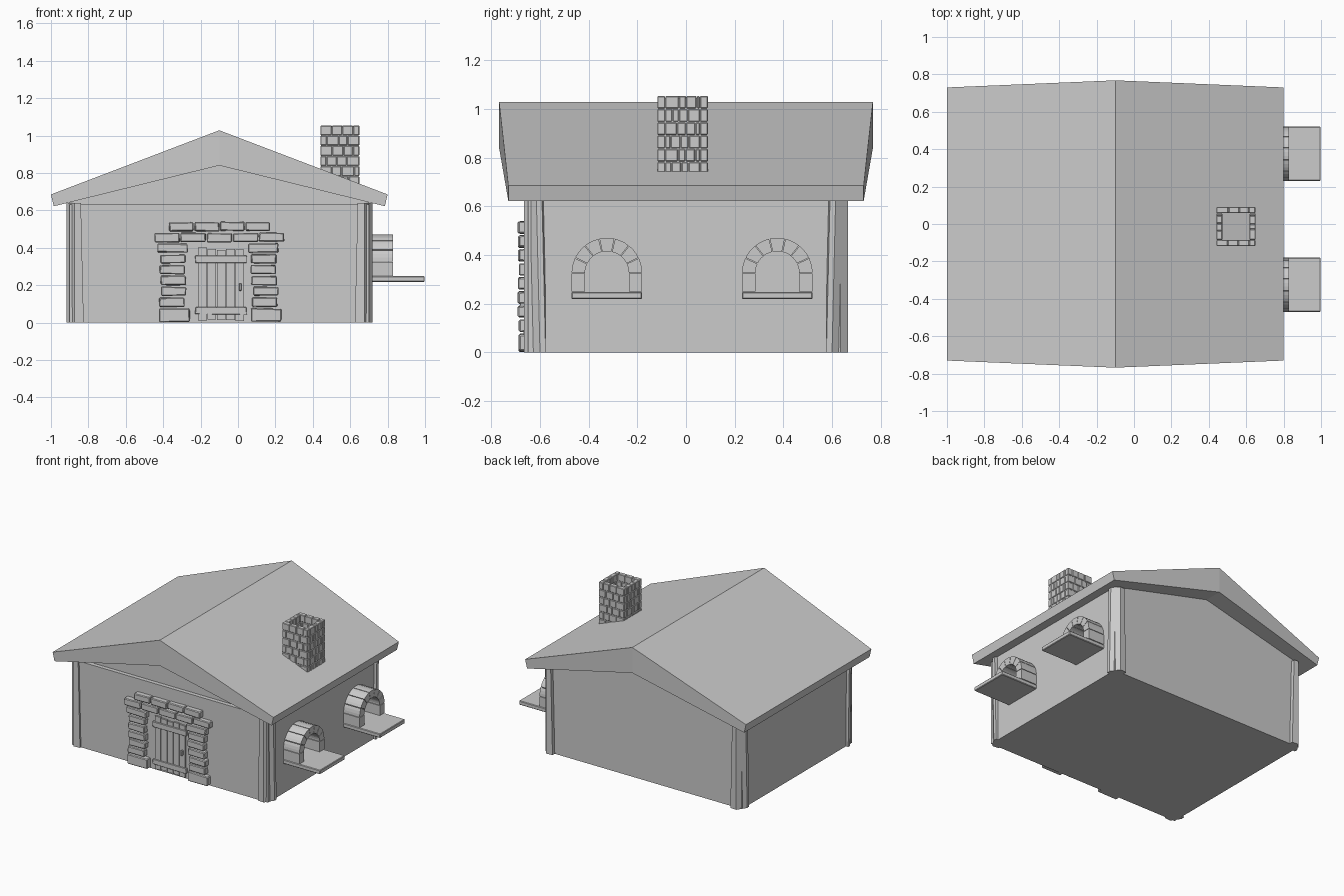
import bpy, bmesh, math, random
from mathutils import Vector

random.seed(4)
cube = bpy.data.objects.get("Cube")
if cube:
    bpy.data.objects.remove(cube)

stone_grey = bpy.data.materials.new("plain grey")
stone_grey.use_nodes = True
GREY = (0.6, 0.6, 0.6, 1)
stone_grey.diffuse_color = GREY
stone_grey.node_tree.nodes["Principled BSDF"].inputs["Base Color"].default_value = GREY


def finish(name, bm, bevel=0):
    bmesh.ops.recalc_face_normals(bm, faces=bm.faces)
    mesh = bpy.data.meshes.new(name)
    bm.to_mesh(mesh)
    bm.free()
    mesh.materials.append(stone_grey)
    ob = bpy.data.objects.new(name, mesh)
    bpy.context.collection.objects.link(ob)
    if bevel:
        mod = ob.modifiers.new("worn edges", "BEVEL")
        mod.width, mod.segments = bevel, 1
    return ob


def loft(bm, ring_a, ring_b):
    """Closed solid between two matching rings of points."""
    a = [bm.verts.new(p) for p in ring_a]
    b = [bm.verts.new(p) for p in ring_b]
    bm.faces.new(a)
    bm.faces.new(b[::-1])
    for i in range(len(a)):
        j = (i + 1) % len(a)
        bm.faces.new((a[i], b[i], b[j], a[j]))


def box(bm, x, y, z, wobble=0):
    def corner(px, py, pz):
        return (px + random.uniform(-wobble, wobble), py, pz + random.uniform(-wobble, wobble))
    rings = [[corner(px, py, pz) for px, pz in
              ((x[0], z[0]), (x[1], z[0]), (x[1], z[1]), (x[0], z[1]))] for py in y]
    loft(bm, *rings)


CX = -0.1      # ridge line
FRONT = -0.65  # front wall plane

# House body with gables
bm = bmesh.new()
profile = [(-0.8, 0), (0.8, 0), (0.8, 0.645), (0, 0.85), (-0.8, 0.645)]
loft(bm, *[[(CX + x, y, z) for x, z in profile] for y in (-0.62, 0.635)])
finish("house_walls", bm)

bm = bmesh.new()
box(bm, (CX - 0.8, CX + 0.8), (FRONT, -0.61), (0, 0.63))
finish("front_wall", bm)

# Corner posts with a chamfered outer face
bm = bmesh.new()
for sx in (-1, 1):
    for sy in (-1, 1):
        def ring(z, grow):
            pts = [(0.74 - grow, 0.6), (0.74 - grow, 0.662), (0.775, 0.665),
                   (0.818, 0.615 - grow), (0.818, 0.592 - grow), (0.78, 0.58)]
            return [(CX + sx * x, sy * y, z) for x, y in pts]
        loft(bm, ring(0, 0.015), ring(0.64, 0))
finish("corner_posts", bm)

# Roof: thick gabled prism whose ridge pushes out past the eaves
bm = bmesh.new()
roof = [(-0.9, 0.685, 0.73), (-0.885, 0.622, 0.73), (0, 0.84, 0.768),
        (0.885, 0.622, 0.73), (0.9, 0.685, 0.73), (0, 1.028, 0.768)]
ends = [[bm.verts.new((CX + x, s * y, z)) for x, z, y in roof] for s in (-1, 1)]
for e in ends:
    bm.faces.new((e[0], e[1], e[2], e[5]))
    bm.faces.new((e[5], e[2], e[3], e[4]))
for i in range(6):
    j = (i + 1) % 6
    bm.faces.new((ends[0][i], ends[0][j], ends[1][j], ends[1][i]))
finish("roof", bm)

# Chimney: hollow stack of brick courses
bm = bmesh.new()
x0, x1, y0, y1, t, gap = 0.44, 0.65, -0.118, 0.09, 0.032, 0.003
course = 0.0545
for row in range(6):
    z = (0.73 + row * course, 0.73 + (row + 1) * course - gap * 1.5)
    shift = 0.016 if row % 2 else -0.012
    for side in range(4):
        along_x = side < 2
        lo, hi = (x0, x1) if along_x else (y0 + t, y1 - t)
        cuts = [lo + (hi - lo) * k / 4 + (shift + random.uniform(-0.008, 0.008) if 0 < k < 4 else 0)
                for k in range(5)]
        for a, b in zip(cuts, cuts[1:]):
            span = (a + gap / 2, b - gap / 2)
            if along_x:
                box(bm, span, (y0, y0 + t) if side == 0 else (y1 - t, y1), z)
            else:
                box(bm, (x0, x0 + t) if side == 2 else (x1 - t, x1), span, z)
finish("chimney_bricks", bm, 0.003)
bm = bmesh.new()
m = 0.005
for xs, ys in (((x0 + m, x1 - m), (y0 + m, y0 + t - m)), ((x0 + m, x1 - m), (y1 - t + m, y1 - m)),
               ((x0 + m, x0 + t - m), (y0 + m, y1 - m)), ((x1 - t + m, x1 - m), (y0 + m, y1 - m))):
    box(bm, xs, ys, (0.72, 1.045))
finish("chimney_mortar", bm)

# Arched windows on the left wall
R_OUT, R_IN, SPRING = 0.145, 0.09, 0.325
for name, cy in (("front", -0.325), ("rear", 0.375)):
    bm = bmesh.new()
    for side in (-1, 1):
        ys = sorted((cy + side * R_IN, cy + side * R_OUT))
        box(bm, (0.68, 0.83), ys, (0.25, SPRING - 0.002))
    stones = 7
    for k in range(stones):
        a0 = math.pi * k / stones + 0.012
        a1 = math.pi * (k + 1) / stones - 0.012
        angles = [a0 + (a1 - a0) * i / 3 for i in range(4)]
        arc = [(R_OUT, a) for a in angles] + [(R_IN, a) for a in reversed(angles)]
        loft(bm, *[[(x, cy + r * math.cos(a), SPRING + r * math.sin(a)) for r, a in arc]
                   for x in (0.68, 0.83)])
    finish(name + "_window_arch", bm)
    bm = bmesh.new()
    box(bm, (0.68, 0.998), (cy - R_OUT, cy + R_OUT), (0.218, 0.248))
    finish(name + "_window_sill", bm, 0.004)

# Stone door surround
bm = bmesh.new()


def stone(xa, xb, za, zb):
    depth = -0.685 - random.uniform(0, 0.008)
    box(bm, (xa, xb), (depth, FRONT + 0.02), (max(za, 0.004), zb), 0.003)


for left, right in ((-0.415, -0.28), (0.075, 0.21)):
    z = 0.0
    for k in range(7):
        height = 0.075 if k == 0 else 0.048
        wide = 0.014 if k in (0, 6) else 0
        slide = random.uniform(-0.008, 0.008)
        stone(left - wide + slide, right + wide + slide, z, z + height)
        z += height + 0.01
for start, count, za, width in ((-0.45, 5, 0.43, 0.14), (-0.37, 4, 0.489, 0.136)):
    for k in range(count):
        x = start + k * width
        lift = random.uniform(-0.003, 0.003)
        stone(x + 0.003, x + width - 0.003, za + lift, za + 0.048 + lift)
finish("door_surround_stones", bm, 0.005)

# Plank door with two cross bars and a handle
bm = bmesh.new()
planks, w = 5, 0.05
for k in range(planks):
    x = -0.215 + k * w
    box(bm, (x + 0.002, x + w - 0.002), (-0.662, FRONT + 0.01),
        (0.012 + random.uniform(-0.006, 0.006), 0.395 + random.uniform(-0.01, 0.008)))
finish("door_planks", bm)
bm = bmesh.new()
for za, zb in ((0.045, 0.08), (0.32, 0.358)):
    box(bm, (-0.228, 0.045), (-0.67, FRONT), (za, zb), 0.003)
finish("door_cross_bars", bm, 0.002)
bm = bmesh.new()
box(bm, (0.006, 0.018), (-0.682, -0.655), (0.17, 0.21))
finish("door_handle", bm, 0.003)
